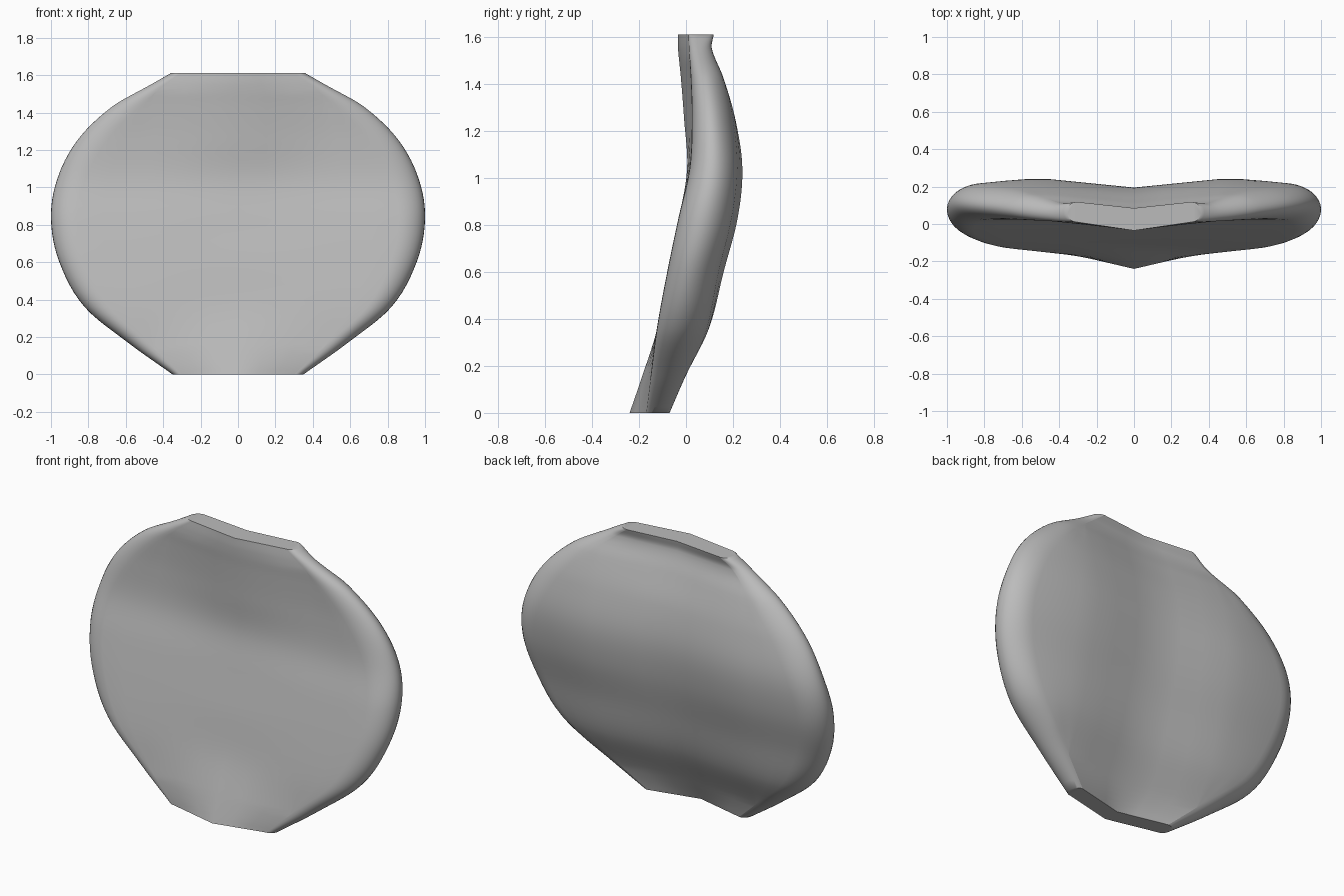
import bpy, bmesh, math

cube = bpy.data.objects.get("Cube")
if cube:
    bpy.data.objects.remove(cube, do_unlink=True)

grey = bpy.data.materials.new("plain grey")
grey.use_nodes = True
tone = (0.5, 0.5, 0.5, 1)
grey.diffuse_color = tone
grey.node_tree.nodes["Principled BSDF"].inputs["Base Color"].default_value = tone

# Sections: height, half width, front y at centre and side, back y at centre and side, rim radius
SECTIONS = [
    (0.00, 0.35, -0.24, -0.17, -0.14, -0.07, 0.05),
    (0.16, 0.575, -0.185, -0.15, -0.05, 0.00, 0.10),
    (0.36, 0.82, -0.122, -0.124, 0.05, 0.098, 0.13),
    (0.60, 0.955, -0.078, -0.08, 0.12, 0.16, 0.14),
    (0.83, 1.00, -0.03, -0.032, 0.175, 0.22, 0.14),
    (1.04, 0.968, 0.005, 0.015, 0.195, 0.24, 0.15),
    (1.25, 0.86, -0.008, 0.025, 0.17, 0.21, 0.16),
    (1.43, 0.675, -0.022, 0.02, 0.115, 0.158, 0.14),
    (1.55, 0.465, -0.034, 0.012, 0.077, 0.11, 0.08),
    (1.61, 0.36, -0.035, 0.01, 0.085, 0.118, 0.055),
]
STEPS = 6


def slope(i, k):
    a, b = SECTIONS[max(i - 1, 0)], SECTIONS[min(i + 1, len(SECTIONS) - 1)]
    return (b[k] - a[k]) / (b[0] - a[0])


def blend(i, t):
    """Smooth section between sections i and i + 1."""
    a, b = SECTIONS[i], SECTIONS[i + 1]
    h = b[0] - a[0]
    row = [a[0] + h * t]
    for k in range(1, len(a)):
        row.append((2*t**3 - 3*t*t + 1) * a[k] + (3*t*t - 2*t**3) * b[k]
                   + h * ((t**3 - 2*t*t + t) * slope(i, k) + (t**3 - t*t) * slope(i + 1, k)))
    return row


def ring(row):
    """Closed outline of a shallow V-shaped slab with round ends."""
    z, w, fc, fs, bc, bs, r = row
    flat = w - r
    fold = min(0.45, flat)
    half = [(fold * j / 3, 1) for j in range(4)]
    half += [(fold + (flat - fold) * j / 3, 1) for j in (1, 2)]
    half += [(flat + r * math.sin(a), math.cos(a))
             for a in (math.pi / 2 * j / 8 for j in range(9))]

    def point(x, k, back, side):
        v = min(1, x / fold)
        front_y = fc + (fs - fc) * v
        # The back tapers slightly toward the outer rim
        back_y = bc + (bs - bc) * v - 0.1 * max(0, x - 0.6)
        mid = (front_y + back_y) / 2
        return (side * x, mid + ((back_y if back else front_y) - mid) * k, z)

    pts = [point(x, k, False, 1) for x, k in half]
    pts += [point(x, k, True, 1) for x, k in half[-2::-1]]
    pts += [point(x, k, True, -1) for x, k in half[1:]]
    pts += [point(x, k, False, -1) for x, k in half[-2:0:-1]]
    return pts


# Loft the shell through all sections and close both ends
rows = [blend(i, s / STEPS) for i in range(len(SECTIONS) - 1) for s in range(STEPS)]
rows.append(list(SECTIONS[-1]))
bm = bmesh.new()
rings = [[bm.verts.new(p) for p in ring(row)] for row in rows]
for low, high in zip(rings, rings[1:]):
    n = len(low)
    for j in range(n):
        k = (j + 1) % n
        bm.faces.new((low[j], low[k], high[k], high[j]))
bm.faces.new(rings[0][::-1])
bm.faces.new(rings[-1])
bmesh.ops.recalc_face_normals(bm, faces=bm.faces)

mesh = bpy.data.meshes.new("curved_shell")
bm.to_mesh(mesh)
bm.free()
mesh.materials.append(grey)
shell = bpy.data.objects.new("curved_shell", mesh)
bpy.context.collection.objects.link(shell)

# Smooth sides, crisp end caps
bpy.ops.object.select_all(action="DESELECT")
shell.select_set(True)
bpy.context.view_layer.objects.active = shell
bpy.ops.object.shade_smooth_by_angle(angle=math.radians(40))
